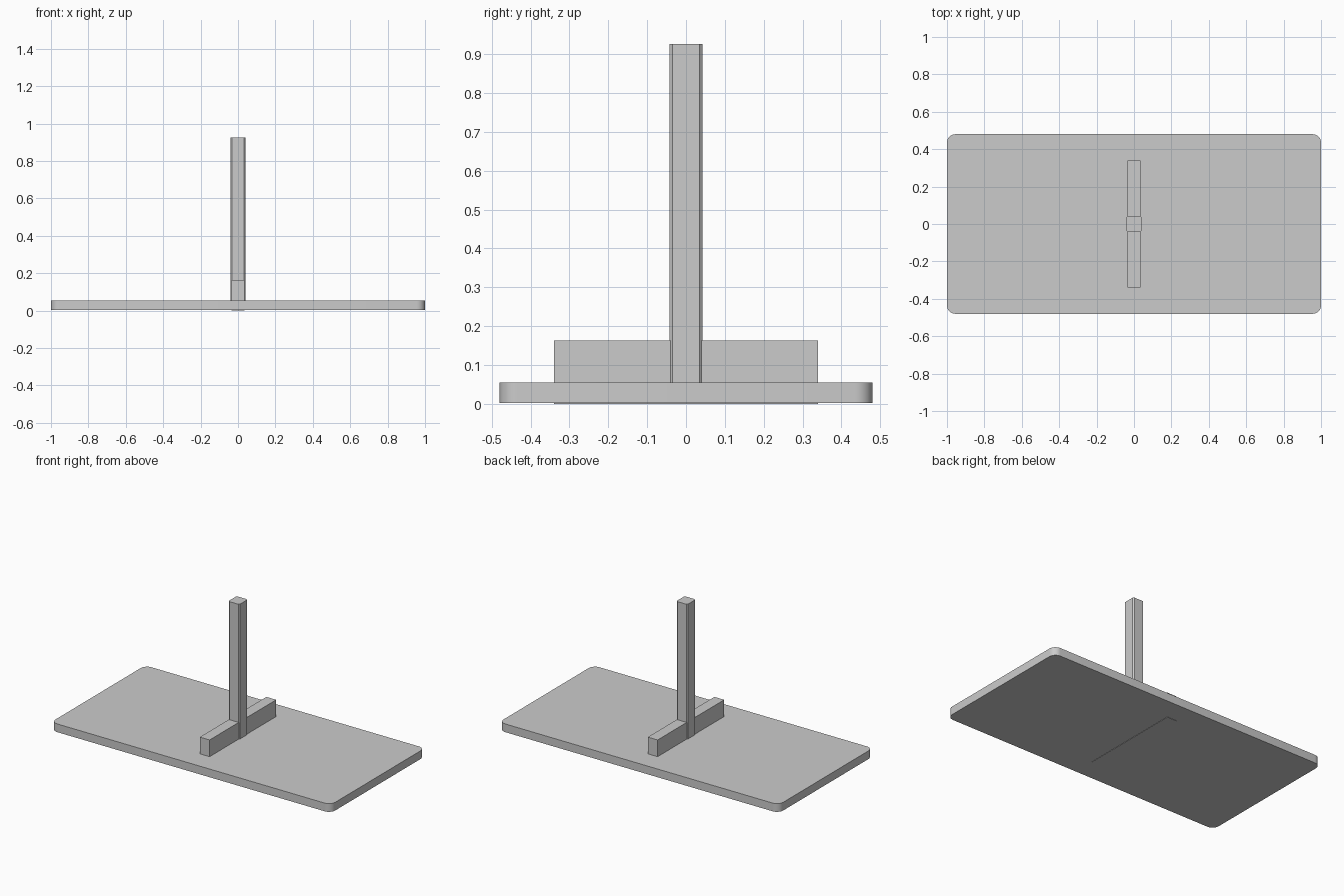
import bpy
import bmesh
import math

if "Cube" in bpy.data.objects:
    bpy.data.objects.remove(bpy.data.objects["Cube"])


def block(name, size, z0, z1, radius=0.0, segments=1):
    """Upright block centred on the origin with bevelled vertical edges."""
    bm = bmesh.new()
    bmesh.ops.create_cube(bm, size=1.0)
    for v in bm.verts:
        v.co.x *= size[0]
        v.co.y *= size[1]
        v.co.z = z1 if v.co.z > 0 else z0
    if radius:
        upright = [e for e in bm.edges
                   if abs(e.verts[0].co.z - e.verts[1].co.z) > 1e-4]
        bmesh.ops.bevel(bm, geom=upright, offset=radius, segments=segments,
                        profile=0.5, affect='EDGES')
    mesh = bpy.data.meshes.new(name)
    bm.to_mesh(mesh)
    bm.free()
    obj = bpy.data.objects.new(name, mesh)
    bpy.context.collection.objects.link(obj)
    if segments > 1:
        bpy.ops.object.select_all(action='DESELECT')
        obj.select_set(True)
        bpy.context.view_layer.objects.active = obj
        bpy.ops.object.shade_smooth_by_angle(angle=math.radians(30))
    return obj


# Flat plate with rounded corners
block("base_plate", (2.0, 0.96), 0.002, 0.055, radius=0.045, segments=8)

# Low foot bar crossing the plate, set through to its underside
block("foot_bar", (0.07, 0.68), 0.0, 0.163)

# Tall post with narrow chamfers on its upright edges
block("post", (0.08, 0.086), 0.055, 0.926, radius=0.008)
